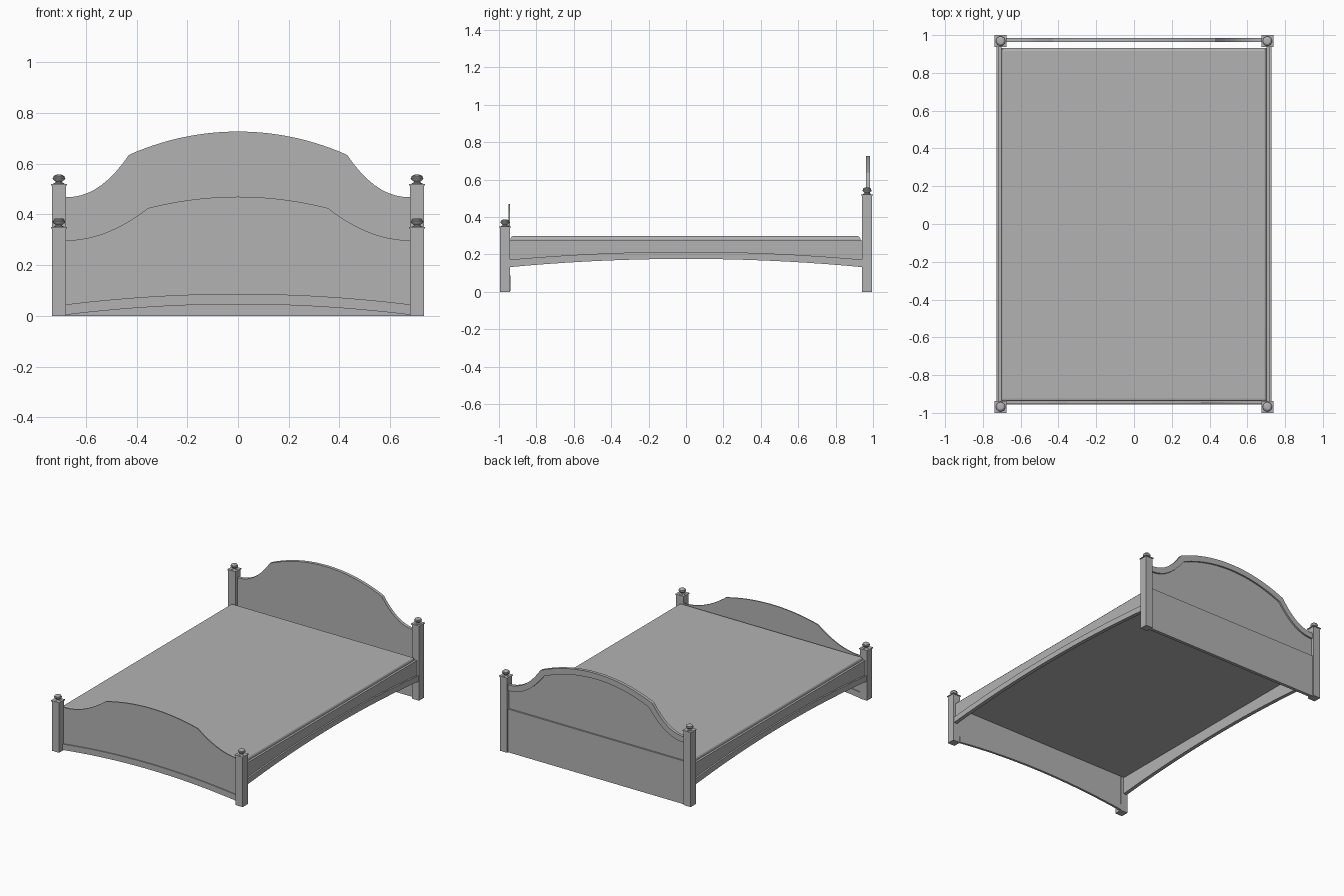
import bpy, bmesh, math

if "Cube" in bpy.data.objects:
    bpy.data.objects.remove(bpy.data.objects["Cube"])

grey = bpy.data.materials.new("grey_paint")
grey.diffuse_color = (0.45, 0.45, 0.45, 1)
grey.use_nodes = True
grey.node_tree.nodes["Principled BSDF"].inputs["Base Color"].default_value = grey.diffuse_color


def finish(name, bm):
    bmesh.ops.recalc_face_normals(bm, faces=bm.faces)
    me = bpy.data.meshes.new(name)
    bm.to_mesh(me)
    bm.free()
    me.materials.append(grey)
    ob = bpy.data.objects.new(name, me)
    bpy.context.collection.objects.link(ob)
    return ob


def box(name, x0, x1, y0, y1, z0, z1, bevel=0):
    bm = bmesh.new()
    bmesh.ops.create_cube(bm, size=1)
    for v in bm.verts:
        v.co = ((x0 + x1) / 2 + v.co.x * (x1 - x0),
                (y0 + y1) / 2 + v.co.y * (y1 - y0),
                (z0 + z1) / 2 + v.co.z * (z1 - z0))
    if bevel:
        top = [e for e in bm.edges if all(v.co.z > z1 - 1e-4 for v in e.verts)]
        bmesh.ops.bevel(bm, geom=top, offset=bevel, segments=3, affect='EDGES', profile=0.5)
    return finish(name, bm)


def board(name, stations, low, high, d0, d1, along_y=False):
    """Solid plate between two height curves, d0..d1 thick."""
    bm = bmesh.new()
    rings = []
    for s in stations:
        corners = [(d0, low(s)), (d1, low(s)), (d1, high(s)), (d0, high(s))]
        rings.append([bm.verts.new((d, s, z) if along_y else (s, d, z)) for d, z in corners])
    for a, b in zip(rings, rings[1:]):
        for i in range(4):
            j = (i + 1) % 4
            bm.faces.new((a[i], a[j], b[j], b[i]))
    bm.faces.new(rings[0])
    bm.faces.new(rings[-1])
    return finish(name, bm)


def crest(xc, zs, zc, zt, power):
    """Arched crown with swept shoulders."""
    def f(x):
        x = abs(x)
        if x <= xc:
            h = zt - zc
            r = (xc * xc + h * h) / (2 * h)
            return zt - r + math.sqrt(r * r - x * x)
        return zs + (zc - zs) * ((W - x) / (W - xc)) ** power
    return f


def arch(half, z_end, z_mid):
    return lambda s: z_mid - (z_mid - z_end) * (s / half) ** 2


def span(half, n, *extra):
    pts = {round(-half + 2 * half * i / n, 5) for i in range(n + 1)}
    return sorted(pts | set(extra) | {-e for e in extra})


def flat(z):
    return lambda s: z


W = 0.68

# Headboard: recessed panel, crest rim on the back, plain lower board
xs = span(W, 48, 0.43, 0.405)
head_out = crest(0.43, 0.468, 0.635, 0.727, 2.2)
head_in = crest(0.405, 0.428, 0.60, 0.687, 2.2)
board("headboard_panel", xs, flat(0.29), head_in, 0.963, 0.974)
board("headboard_rim", xs, head_in, head_out, 0.963, 0.985)
box("headboard_lower", -W, W, 0.963, 0.985, 0, 0.30)

# Footboard: thin panel with crest rim and arched bottom rim
xs = span(W, 48, 0.355, 0.34)
foot_out = crest(0.355, 0.298, 0.425, 0.47, 2.0)
foot_in = crest(0.34, 0.258, 0.385, 0.43, 2.0)
foot_low = arch(W, 0.004, 0.046)
foot_low_in = arch(W, 0.045, 0.087)
board("footboard_panel", xs, foot_low_in, foot_in, -0.949, -0.945)
board("footboard_crest_rim", xs, foot_in, foot_out, -0.949, -0.941)
board("footboard_bottom_rim", xs, foot_low, foot_low_in, -0.955, -0.939)

# Side rails with arched bottom rim
ys = span(0.942, 32)
rail_low = arch(0.942, 0.132, 0.176)
rail_in = arch(0.942, 0.172, 0.214)
for side, tag in ((-1, "left"), (1, "right")):
    board(f"{tag}_rail", ys, rail_in, flat(0.275), side * 0.702, side * 0.717, True)
    board(f"{tag}_rail_rim", ys, rail_low, rail_in, side * 0.702, side * 0.728, True)

# Mattress with softened top edges
box("mattress", -0.702, 0.702, -0.938, 0.932, 0.25, 0.298, 0.015)

# Posts with square caps and turned finials
turning = [(0, 0), (0.021, 0), (0.021, 0.003), (0.013, 0.006), (0.013, 0.010),
           (0.023, 0.018), (0.025, 0.023), (0.021, 0.027), (0.021, 0.031),
           (0.015, 0.036), (0, 0.038)]


def finial(name, cx, cy, z, n=16):
    bm = bmesh.new()
    vs = [bm.verts.new((cx + r, cy, z + h)) for r, h in turning]
    es = [bm.edges.new(p) for p in zip(vs, vs[1:])]
    bmesh.ops.spin(bm, geom=vs + es, cent=(cx, cy, 0), axis=(0, 0, 1),
                   angle=2 * math.pi, steps=n)
    bmesh.ops.remove_doubles(bm, verts=bm.verts, dist=1e-5)
    ob = finish(name, bm)
    bpy.context.view_layer.objects.active = ob
    ob.select_set(True)
    bpy.ops.object.shade_smooth_by_angle(angle=math.radians(30))
    ob.select_set(False)


for end, cy, top in (("head", 0.968, 0.521), ("foot", -0.968, 0.350)):
    for side, tag in ((-1, "left"), (1, "right")):
        cx, h, c = side * 0.706, 0.0275, 0.032
        name = f"{end}_{tag}_post"
        box(name, cx - h, cx + h, cy - h, cy + h, 0, top - 0.006)
        box(name + "_cap", cx - c, cx + c, cy - c, cy + c, top - 0.006, top)
        finial(name + "_finial", cx, cy, top - 0.001)
